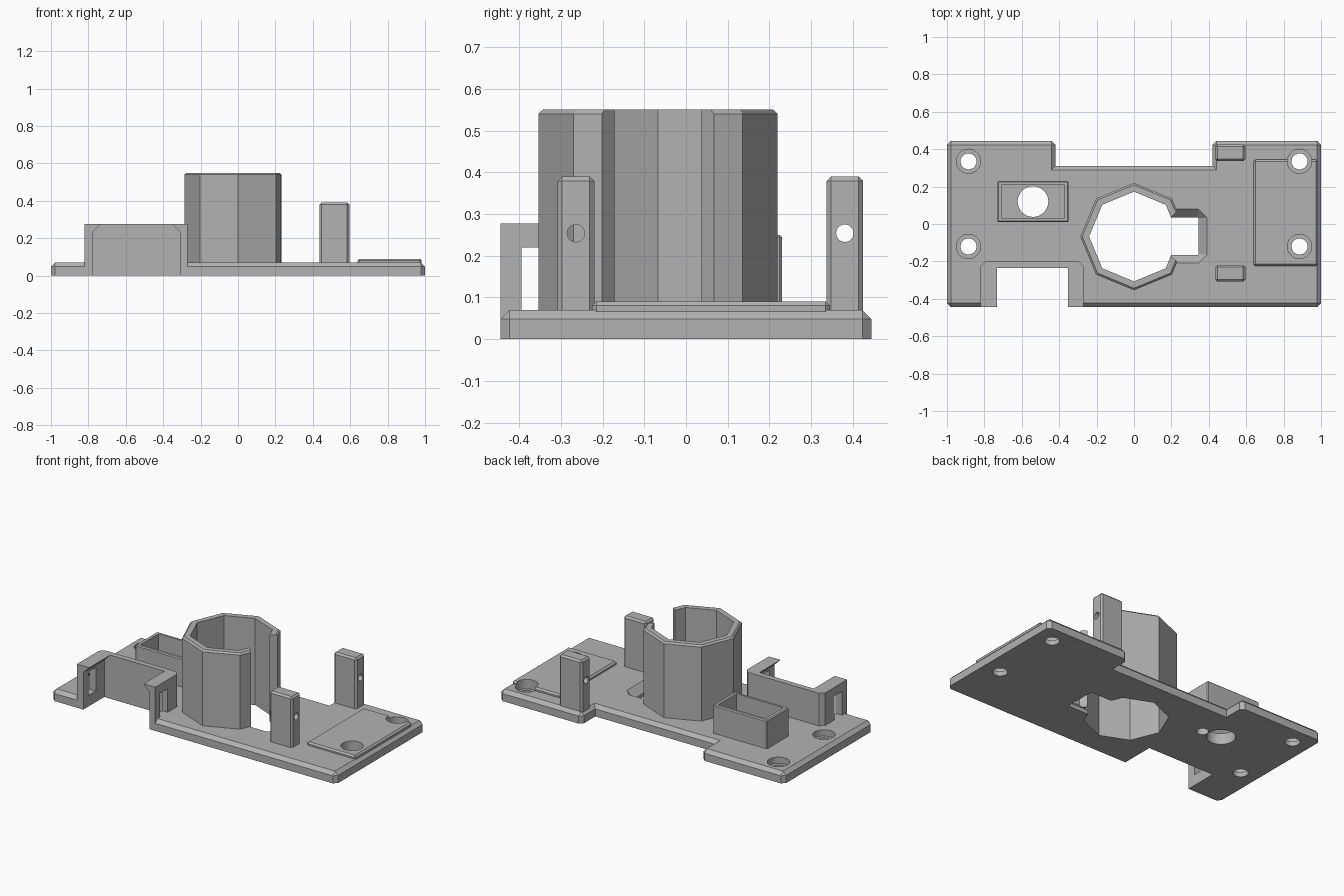
import bpy, bmesh, math
from mathutils import Matrix

old = bpy.data.objects.get("Cube")
if old:
    bpy.data.objects.remove(old, do_unlink=True)

grey = bpy.data.materials.new("plain grey")
grey.use_nodes = True
grey.diffuse_color = (0.45, 0.45, 0.45, 1)
grey.node_tree.nodes["Principled BSDF"].inputs["Base Color"].default_value = grey.diffuse_color


def prism(name, points, z0, z1, chamfer=0, rule=None, top=None, turn=None):
    """Extrude an outline; optionally chamfer the top rim and chosen uprights."""
    bm = bmesh.new()
    low = [bm.verts.new((x, y, z0)) for x, y in points]
    high = [bm.verts.new((x, y, z1)) for x, y in top or points]
    n = len(points)
    bm.faces.new(low[::-1])
    bm.faces.new(high)
    for i in range(n):
        j = (i + 1) % n
        bm.faces.new((low[i], low[j], high[j], high[i]))
    bmesh.ops.recalc_face_normals(bm, faces=bm.faces)
    if chamfer:
        def chosen(e):
            zs = [v.co.z for v in e.verts]
            if min(zs) > z1 - 1e-5:
                return True
            return max(zs) - min(zs) > 1e-5 and rule is not None and rule(e.verts[0].co)
        bmesh.ops.bevel(bm, geom=[e for e in bm.edges if chosen(e)], offset=chamfer,
                        segments=1, affect='EDGES', clamp_overlap=True)
    if turn:
        bm.transform(turn)
    mesh = bpy.data.meshes.new(name)
    bm.to_mesh(mesh)
    bm.free()
    mesh.materials.append(grey)
    obj = bpy.data.objects.new(name, mesh)
    bpy.context.collection.objects.link(obj)
    return obj


def rect(x0, x1, y0, y1):
    return [(x0, y0), (x1, y0), (x1, y1), (x0, y1)]


def ring(x, y, r, n):
    return [(x + r * math.cos(math.tau * i / n), y + r * math.sin(math.tau * i / n))
            for i in range(n)]


def cut(obj, *cutters):
    """Subtract each cutter, bake the result and discard the cutter."""
    for c in cutters:
        c.hide_render = True
        mod = obj.modifiers.new("cut", 'BOOLEAN')
        mod.operation = 'DIFFERENCE'
        mod.solver = 'EXACT'
        mod.object = c
        bpy.context.view_layer.update()
        baked = bpy.data.meshes.new_from_object(
            obj.evaluated_get(bpy.context.evaluated_depsgraph_get()))
        obj.modifiers.clear()
        obj.data = baked
        bpy.data.objects.remove(c, do_unlink=True)


def hole(x, y, r, z0=-0.1, z1=0.2):
    return prism("hole_cutter", ring(x, y, r, 32), z0, z1)


def block(x0, x1, y0, y1, z0, z1):
    return prism("block_cutter", rect(x0, x1, y0, y1), z0, z1)


always = lambda co: True
T = 0.07            # plate thickness
CY = -0.067         # tube centre

# Base plate with a shallow recess along the back
outline = [(-1, -0.445), (1, -0.445), (1, 0.445), (0.42, 0.445),
           (0.42, 0.31), (-0.42, 0.31), (-0.42, 0.445), (-1, 0.445)]
plate = prism("base_plate", outline, 0, T, 0.022, lambda co: abs(co.y) > 0.4)
cut(plate, block(-0.8, -0.29, -0.6, -0.22, -0.1, 0.2),
    prism("bore_cutter", ring(0, CY, 0.24, 8), -0.1, 0.2),
    block(0.1, 0.345, -0.165, 0.035, -0.1, 0.2),
    hole(-0.54, 0.12, 0.082), hole(-0.42, 0.10, 0.035, -0.1, 0.045))

# Flared mouth of the slot beside the tube
flare_low = [(0.2, -0.165), (0.34, -0.165), (0.345, -0.16),
             (0.345, 0.03), (0.34, 0.035), (0.2, 0.035)]
flare_high = [(0.2, -0.21), (0.345, -0.21), (0.39, -0.165),
              (0.39, 0.035), (0.345, 0.08), (0.2, 0.08)]
cut(plate, prism("flare_cutter", flare_low, 0.025, T + 0.001, top=flare_high))

# Raised pad and counterbored screw holes
pad = prism("raised_pad", rect(0.64, 0.982, -0.225, 0.345), T - 0.01, 0.09, 0.01, always)
for x in (-0.885, 0.885):
    for y in (-0.12, 0.335):
        cut(plate, hole(x, y, 0.043), hole(x, y, 0.065, 0.03))
        if x > 0:
            cut(pad, hole(x, y, 0.065))

# Split eight-sided tube
tube = prism("split_tube", ring(0, CY, 0.287, 8), 0.05, 0.55, 0.01)
gap = [(0.1, -0.17), (0.195, -0.17), (0.235, -0.205), (0.4, -0.205),
       (0.4, 0.07), (0.235, 0.07), (0.195, 0.035), (0.1, 0.035)]
cut(tube, prism("bore_cutter", ring(0, CY, 0.24, 8), 0, 0.7),
    prism("gap_cutter", gap, 0, 0.7))

# Open box around the large hole
tray = prism("open_box", rect(-0.73, -0.35, 0.01, 0.23), T - 0.01, 0.25, 0.006, always)
cut(tray, block(-0.705, -0.375, 0.03, 0.21, 0, 0.4))

# Front bracket: three walls, lipped sides and a window in each side
shell = [(-0.82, -0.445), (-0.27, -0.445), (-0.27, -0.225), (-0.295, -0.2),
         (-0.795, -0.2), (-0.82, -0.225)]
bracket = prism("front_bracket", shell, 0, 0.277)
pocket = [(-0.775, -0.1), (-0.31, -0.1), (-0.31, 0.235), (-0.352, 0.277), (-0.352, 0.4),
          (-0.733, 0.4), (-0.733, 0.277), (-0.775, 0.235)]
cut(bracket, prism("pocket_cutter", pocket, 0.235, 0.6, turn=Matrix.Rotation(math.pi / 2, 4, 'X')),
    block(-0.9, -0.2, -0.395, -0.32, T, 0.22))

# Pair of upright posts with cross holes
for name, y0, y1 in (("front_post", -0.308, -0.22), ("back_post", 0.337, 0.425)):
    post = prism(name, rect(0.435, 0.595, y0, y1), T - 0.01, 0.39, 0.011, always)
    place = Matrix.Translation((0, (y0 + y1) / 2, 0.254)) @ Matrix.Rotation(math.pi / 2, 4, 'Y')
    cut(post, prism("pin_cutter", ring(0, 0, 0.021, 24), 0.3, 0.7, turn=place))
